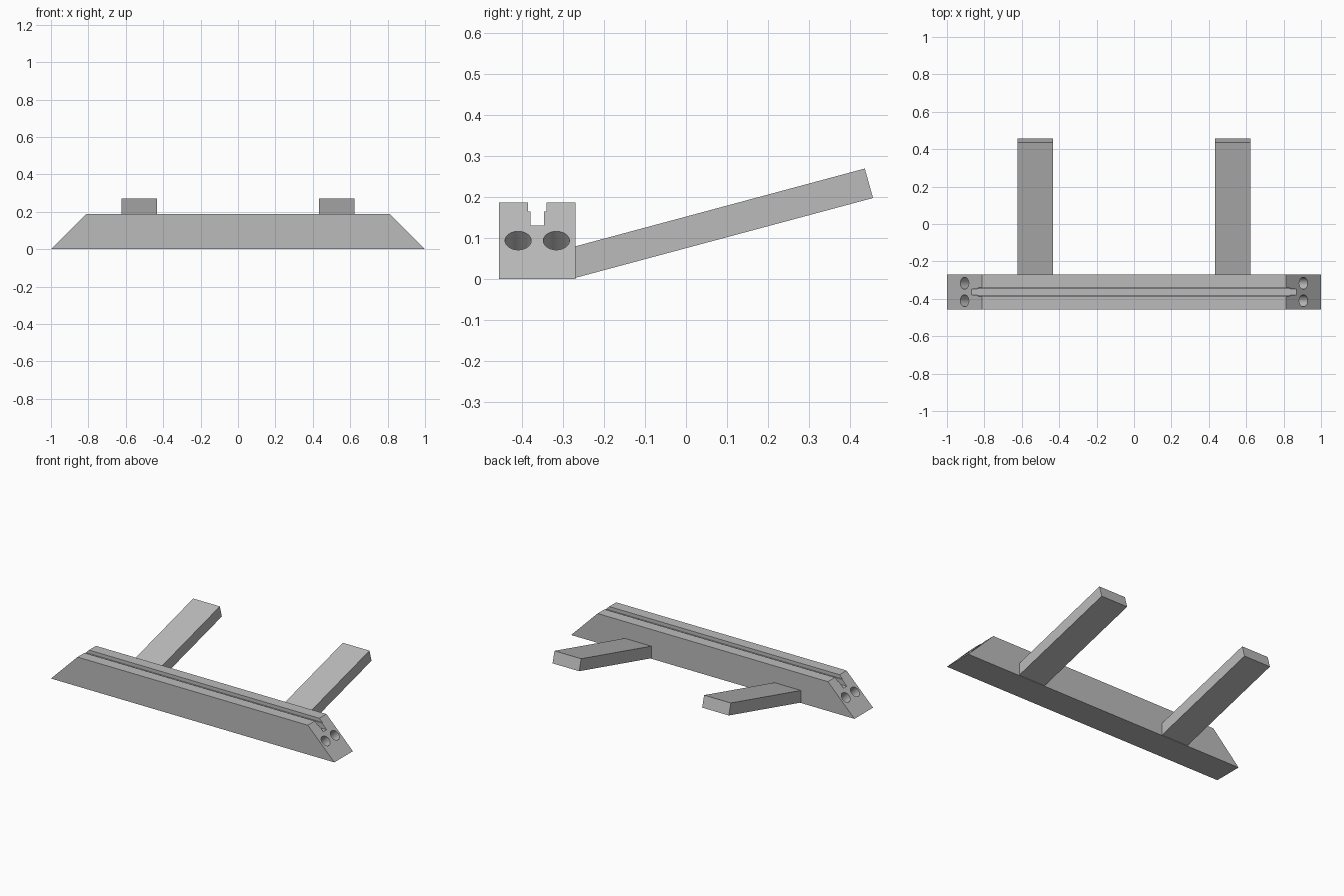
import bpy, math
from mathutils import Matrix, Vector

if "Cube" in bpy.data.objects:
    bpy.data.objects.remove(bpy.data.objects["Cube"])

grey = bpy.data.materials.new("plain grey")
grey.use_nodes = True
colour = (0.5, 0.5, 0.5, 1)
grey.diffuse_color = colour
grey.node_tree.nodes["Principled BSDF"].inputs["Base Color"].default_value = colour


def prism(name, profile, left, right):
    """Extrude a (y, z) profile along x; left and right give x for a height z."""
    n = len(profile)
    verts = [(left(z), y, z) for y, z in profile] + [(right(z), y, z) for y, z in profile]
    faces = [(i, i + n, (i + 1) % n + n, (i + 1) % n) for i in range(n)]
    faces += [tuple(range(n)), tuple(reversed(range(n, 2 * n)))]
    mesh = bpy.data.meshes.new(name)
    mesh.from_pydata(verts, [], faces)
    mesh.materials.append(grey)
    obj = bpy.data.objects.new(name, mesh)
    bpy.context.collection.objects.link(obj)
    return obj


# Beam with a stepped slot along its top and mitred ends
front, back, mid, top = -0.457, -0.27, -0.3635, 0.187
slot = [(0.023, top), (0.023, 0.165), (0.0165, 0.165), (0.0165, 0.131)]
profile = [(front, 0), (back, 0), (back, top)]
profile += [(mid + w, z) for w, z in slot]
profile += [(mid - w, z) for w, z in reversed(slot)]
profile += [(front, top)]
beam = prism("beam", profile, lambda z: z - 1, lambda z: 1 - z)

# Blind holes drilled square to the mitred ends
depth, cutters = 0.09, []
for side in (-1, 1):
    for offset in (-0.0467, 0.0467):
        axis = Vector((side, 0, 1)).normalized()
        bpy.ops.mesh.primitive_cylinder_add(
            vertices=48, radius=0.032, depth=2 * depth,
            location=(side * 0.906, mid + offset, 0.094),
            rotation=(0, side * math.pi / 4, 0))
        cutter = bpy.context.object
        cutter.name = "hole_cutter"
        cutter.hide_render = True
        cutter.data.materials.append(grey)
        mod = beam.modifiers.new("hole", "BOOLEAN")
        mod.object, mod.operation, mod.solver = cutter, "DIFFERENCE", "EXACT"
        cutters.append(cutter)

bpy.ops.object.select_all(action="DESELECT")
beam.select_set(True)
bpy.context.view_layer.objects.active = beam
for mod in list(beam.modifiers):
    bpy.ops.object.modifier_apply(modifier=mod.name)
for cutter in cutters:
    bpy.data.objects.remove(cutter)
bpy.ops.object.shade_smooth_by_angle(angle=math.radians(30))

# Two arms rising backwards from the beam
arm_profile = [(back, 0.003), (0.457, 0.198), (0.437, 0.27), (back, 0.08)]
for name, x in (("right_arm", -0.528), ("left_arm", 0.528)):
    prism(name, arm_profile, lambda z: x - 0.094, lambda z: x + 0.094)
